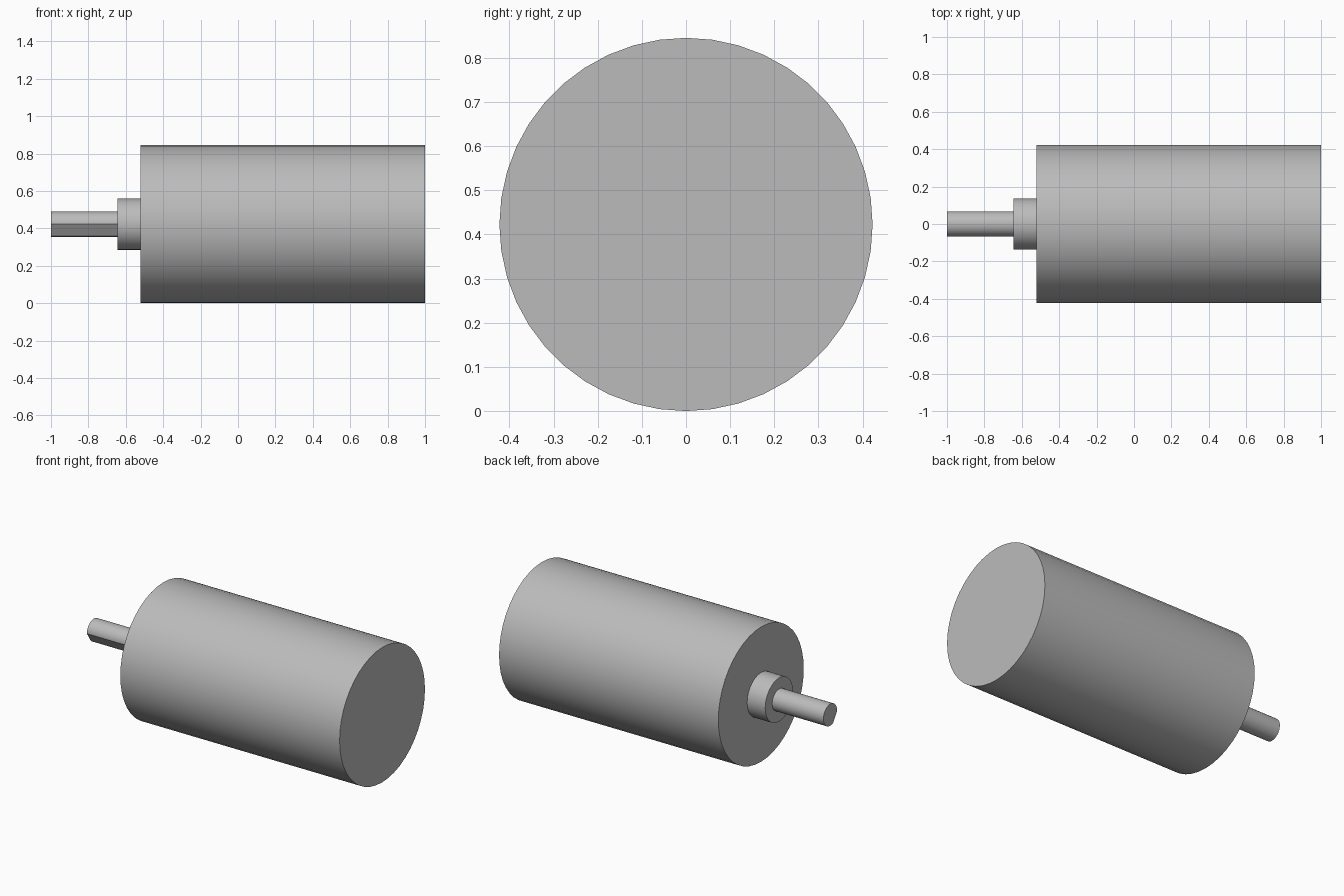
import bpy
import bmesh
from math import cos, sin, radians

old = bpy.data.objects.get("Cube")
if old:
    bpy.data.objects.remove(old, do_unlink=True)

grey = bpy.data.materials.new("metal grey")
grey.use_nodes = True
colour = (0.5, 0.5, 0.5, 1)
grey.diffuse_color = colour
grey.node_tree.nodes["Principled BSDF"].inputs["Base Color"].default_value = colour

AXIS_Z = 0.4225


def bar(name, x0, x1, radius, sides, start=0, sweep=360):
    """Round bar along x; a sweep below 360 leaves a flat across the gap."""
    steps = sides if sweep == 360 else sides - 1
    angles = [radians(start + sweep * i / steps) for i in range(sides)]
    bm = bmesh.new()
    ring = [bm.verts.new((x0, radius * cos(a), AXIS_Z + radius * sin(a))) for a in angles]
    cap = bm.faces.new(ring)
    far = bmesh.ops.extrude_face_region(bm, geom=[cap], use_keep_orig=True)
    verts = [g for g in far["geom"] if isinstance(g, bmesh.types.BMVert)]
    bmesh.ops.translate(bm, verts=verts, vec=(x1 - x0, 0, 0))
    bmesh.ops.recalc_face_normals(bm, faces=bm.faces)
    mesh = bpy.data.meshes.new(name)
    bm.to_mesh(mesh)
    bm.free()
    mesh.materials.append(grey)
    obj = bpy.data.objects.new(name, mesh)
    bpy.context.collection.objects.link(obj)
    bpy.ops.object.select_all(action="DESELECT")
    obj.select_set(True)
    bpy.context.view_layer.objects.active = obj
    bpy.ops.object.shade_smooth_by_angle(angle=radians(25))
    return obj


# Motor can, bearing boss and output shaft with its flat
bar("motor_body", -0.52, 1, 0.4225, 44)
bar("bearing_boss", -0.645, -0.52, 0.137, 44)
bar("output_shaft", -1, -0.645, 0.068, 36, start=246, sweep=294)
